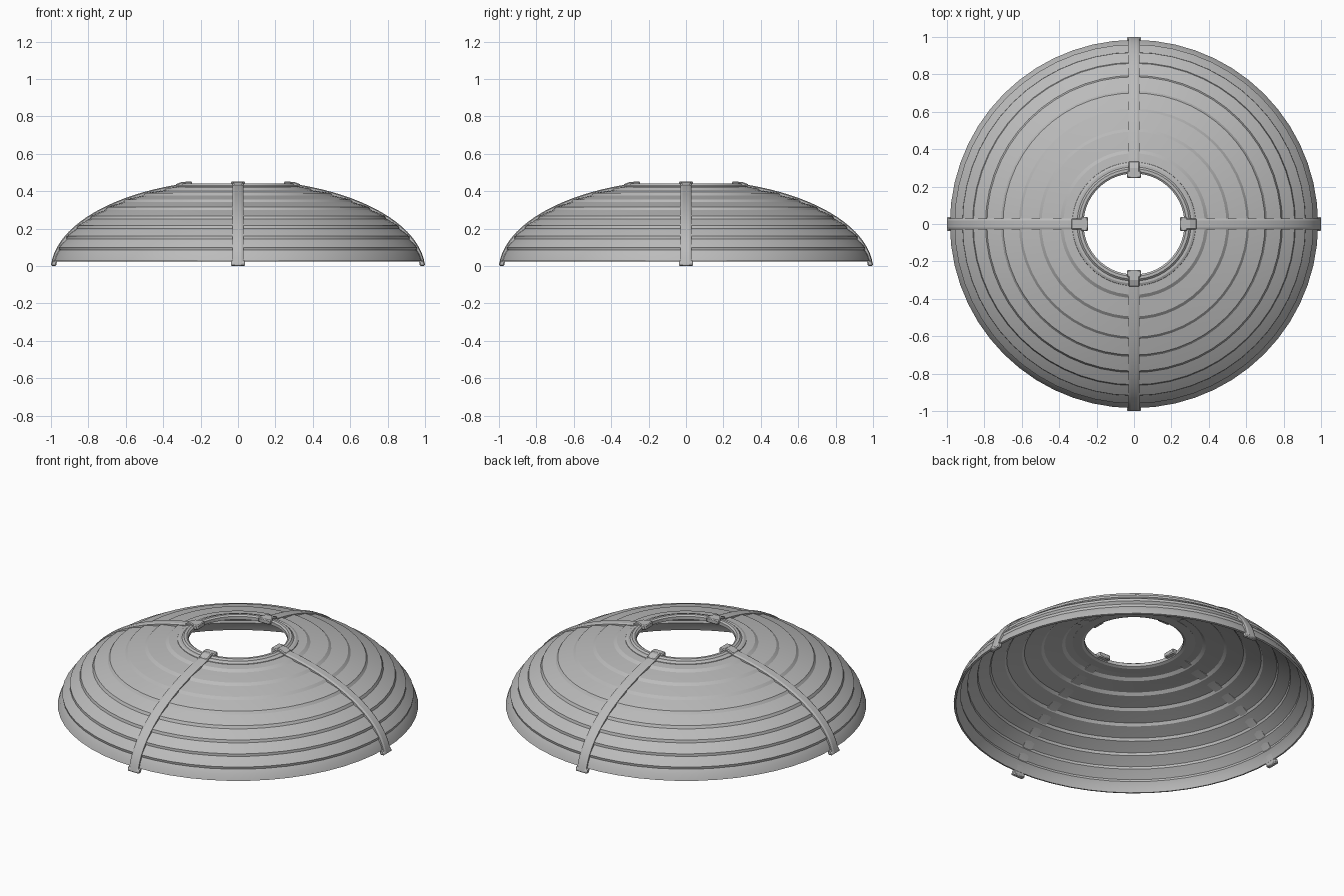
import bpy, bmesh, math

cube = bpy.data.objects.get("Cube")
if cube:
    bpy.data.objects.remove(cube, do_unlink=True)

grey = bpy.data.materials.new("brushed_grey")
grey.use_nodes = True
GREY = (0.5, 0.5, 0.5, 1)
grey.diffuse_color = GREY
grey.node_tree.nodes["Principled BSDF"].inputs["Base Color"].default_value = GREY

A, B, DROP = 0.988, 0.475, 0.028   # ellipse of the dome section
SIDES = 56


def dome(deg, offset=0.0):
    """Radius and height on the dome section, pushed out along its normal."""
    t = math.radians(deg)
    nr, nz = math.cos(t) / A, math.sin(t) / B
    n = math.hypot(nr, nz)
    return (A * math.cos(t) + offset * nr / n,
            B * math.sin(t) - DROP + offset * nz / n)


def finish(bm, name):
    bmesh.ops.recalc_face_normals(bm, faces=bm.faces)
    mesh = bpy.data.meshes.new(name)
    bm.to_mesh(mesh)
    bm.free()
    obj = bpy.data.objects.new(name, mesh)
    bpy.context.collection.objects.link(obj)
    mesh.materials.append(grey)
    bpy.ops.object.select_all(action="DESELECT")
    obj.select_set(True)
    bpy.context.view_layer.objects.active = obj
    bpy.ops.object.shade_smooth_by_angle(angle=math.radians(20))
    return obj


def lathe(name, profile):
    """Revolve a closed (radius, height) profile around z."""
    bm = bmesh.new()
    rings = []
    for i in range(SIDES):
        a = 2 * math.pi * i / SIDES
        rings.append([bm.verts.new((r * math.cos(a), r * math.sin(a), z))
                      for r, z in profile])
    count = len(profile)
    for i in range(SIDES):
        p, q = rings[i], rings[(i + 1) % SIDES]
        for j in range(count):
            k = (j + 1) % count
            bm.faces.new((p[j], q[j], q[k], p[k]))
    return finish(bm, name)


# Stepped shell: overlapping bands with a small sloped lip at each joint
outer, inner = [dome(6.6, 0.003)], [dome(6.6, -0.009)]
for i in range(1, 9):
    edge = 7 + 7.5 * i
    for shift, push in ((-3.7, 0.002), (-0.6, -0.002), (0.6, 0.007)):
        outer.append(dome(edge + shift, push))
        inner.append(dome(edge + shift, push - 0.012))
outer.append(dome(71.5, 0.002))
inner.append(dome(71.5, -0.01))
lathe("dome_shell", outer + inner[::-1])

# Raised collar around the central opening
lathe("opening_collar", [(0.335, 0.408), (0.33, 0.426), (0.318, 0.432),
                         (0.305, 0.432), (0.295, 0.441), (0.28, 0.441),
                         (0.27, 0.434), (0.27, 0.415), (0.285, 0.408)])


def turn(r, side, z, a):
    return (r * math.cos(a) - side * math.sin(a),
            r * math.sin(a) + side * math.cos(a), z)


def rib(name, a):
    """Chamfered strip following the dome from the edge to the collar."""
    bm = bmesh.new()
    section = [(-0.03, -0.011), (-0.03, 0.009), (-0.018, 0.014),
               (0.018, 0.014), (0.03, 0.009), (0.03, -0.011)]
    steps, loops = 20, []
    for i in range(steps + 1):
        deg = 4.5 + (73 - 4.5) * i / steps
        loop = []
        for side, push in section:
            r, z = dome(deg, push)
            loop.append(bm.verts.new(turn(r, side, z, a)))
        loops.append(loop)
    for p, q in zip(loops, loops[1:]):
        for j in range(len(section)):
            k = (j + 1) % len(section)
            bm.faces.new((p[j], p[k], q[k], q[j]))
    bm.faces.new(loops[0])
    bm.faces.new(loops[-1][::-1])
    finish(bm, name)


def clip(name, a, corners, half):
    """Bevelled tab extruded sideways from a (radius, height) outline."""
    bm = bmesh.new()
    left, right = [[bm.verts.new(turn(r, s, z, a)) for r, z in corners]
                   for s in (-half, half)]
    bm.faces.new(left)
    bm.faces.new(right[::-1])
    for j in range(len(corners)):
        k = (j + 1) % len(corners)
        bm.faces.new((left[j], right[j], right[k], left[k]))
    obj = finish(bm, name)
    bevel = obj.modifiers.new("soft_edges", "BEVEL")
    bevel.width = 0.005
    bevel.segments = 1


# Four ribs, each hooked over the collar and under the lower edge
for label, quarter in (("left", 0), ("back", 1), ("right", 2), ("front", 3)):
    angle = quarter * math.pi / 2
    rib(label + "_rib", angle)
    clip(label + "_top_clip", angle,
         [(0.245, 0.425), (0.245, 0.45), (0.3, 0.45), (0.335, 0.436),
          (0.33, 0.41), (0.29, 0.425)], 0.03)
    clip(label + "_top_hook", angle,
         [(0.245, 0.422), (0.245, 0.451), (0.285, 0.451), (0.285, 0.422)], 0.038)
    clip(label + "_edge_clip", angle,
         [(0.972, 0.0), (0.968, 0.026), (0.99, 0.03), (1.0, 0.012), (0.998, 0.0)], 0.038)
